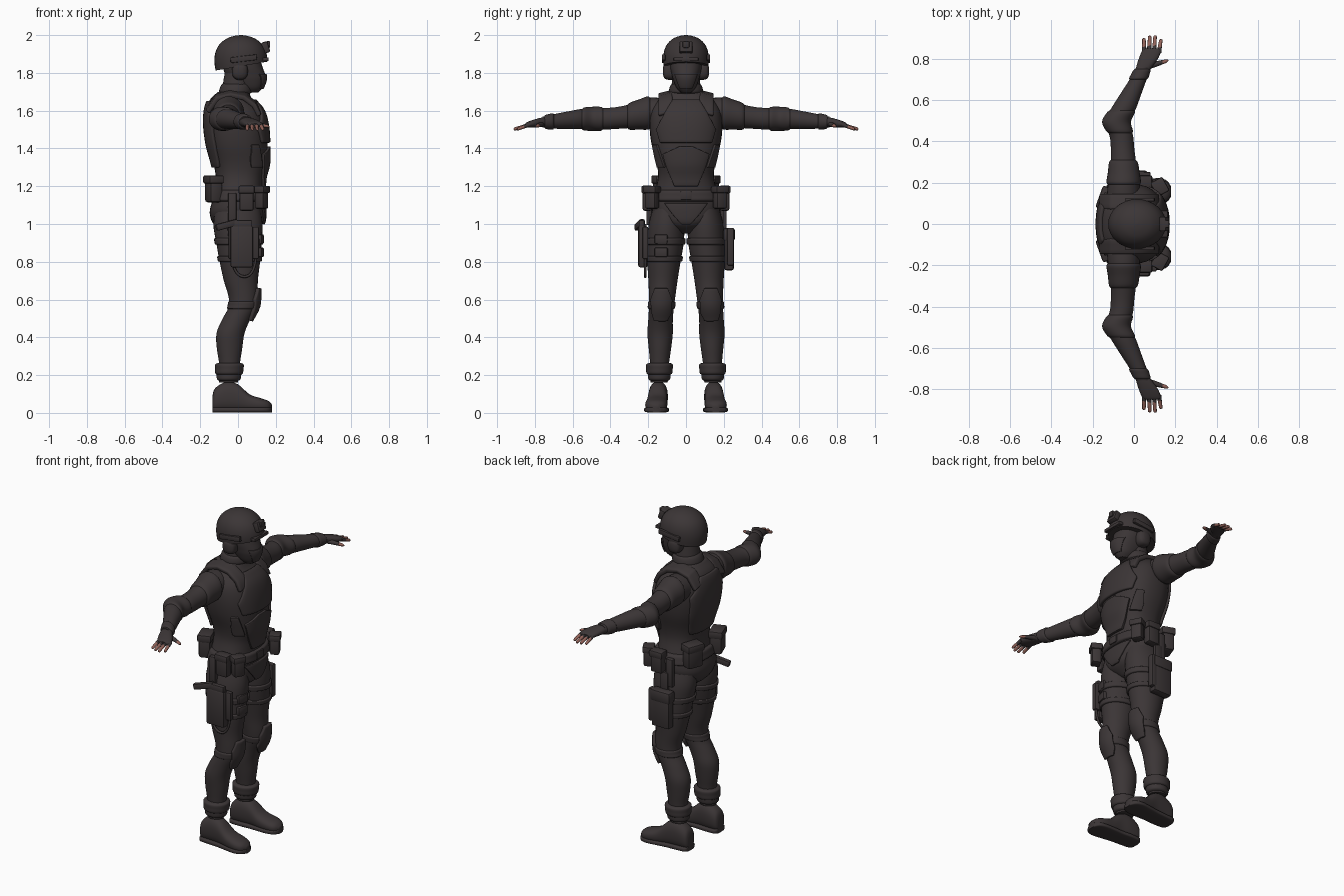
import bpy, bmesh, math
from mathutils import Vector, Matrix

cube = bpy.data.objects.get("Cube")
if cube:
    bpy.data.objects.remove(cube, do_unlink=True)


def material(name, rgb):
    m = bpy.data.materials.new(name)
    m.use_nodes = True
    m.diffuse_color = (*rgb, 1)
    m.node_tree.nodes["Principled BSDF"].inputs["Base Color"].default_value = (*rgb, 1)
    return m


DARK = material("charcoal fabric", (.044, .036, .037))
SKIN = material("skin", (.30, .13, .105))
SIDES = (("left", 1), ("right", -1))


def finish(name, bm, mat, angle=40):
    bmesh.ops.recalc_face_normals(bm, faces=bm.faces)
    me = bpy.data.meshes.new(name)
    bm.to_mesh(me)
    bm.free()
    ob = bpy.data.objects.new(name, me)
    bpy.context.collection.objects.link(ob)
    me.materials.append(mat)
    bpy.ops.object.select_all(action='DESELECT')
    ob.select_set(True)
    bpy.context.view_layer.objects.active = ob
    bpy.ops.object.shade_smooth_by_angle(angle=math.radians(angle))
    return ob


# Stations are (x, y, z, radius, radius), smoothed into rings
def smooth(st, steps=4):
    out = []
    for i in range(len(st) - 1):
        p = [Vector(st[max(0, min(len(st) - 1, i + k))]) for k in (-1, 0, 1, 2)]
        for j in range(steps):
            t = j / steps
            v = p[1] + (p[2] - p[0]) * t / 2 + (p[0] - p[1] * 2.5 + p[2] * 2 - p[3] / 2) * t * t \
                + (p[1] * 1.5 - p[0] / 2 - p[2] * 1.5 + p[3] / 2) * t ** 3
            out.append(v)
    return out + [Vector(st[-1])]


def at(st, t, axis=2):
    f = smooth(st)
    for p, q in zip(f, f[1:]):
        lo, hi = sorted((p[axis], q[axis]))
        if lo <= t <= hi and hi > lo:
            return p.lerp(q, (t - p[axis]) / (q[axis] - p[axis]))
    return f[0]


def loft(name, st, axis=2, n=2.0, side=1, mat=DARK, sides=32, cut=None):
    bm = bmesh.new()
    u, v = [k for k in range(3) if k != axis]
    rings = []
    for s in smooth(st):
        ring = []
        for i in range(sides):
            a = math.tau * i / sides
            c, d = math.cos(a), math.sin(a)
            p = list(s[:3])
            p[u] += max(s[3], .001) * math.copysign(abs(c) ** (2 / n), c)
            p[v] += max(s[4], .001) * math.copysign(abs(d) ** (2 / n), d)
            p[1] *= side
            ring.append(bm.verts.new(p))
        rings.append(ring)
    for r, q in zip(rings, rings[1:]):
        for i in range(sides):
            j = (i + 1) % sides
            bm.faces.new((r[i], r[j], q[j], q[i]))
    bm.faces.new(rings[0])
    bm.faces.new(rings[-1])
    if cut:
        geom = bm.verts[:] + bm.edges[:] + bm.faces[:]
        bmesh.ops.bisect_plane(bm, geom=geom, plane_co=cut[0], plane_no=cut[1], clear_inner=True)
        bmesh.ops.holes_fill(bm, edges=[e for e in bm.edges if e.is_boundary])
    return finish(name, bm, mat)


# Close-fitting band around a limb or the body
def band(name, st, t0, t1, off, axis=2, n=2.0, side=1):
    rows = []
    for k, o in ((0, 0), (.12, off), (.5, off * 1.1), (.88, off), (1, 0)):
        s = at(st, t0 + (t1 - t0) * k, axis).copy()
        s[3] += o
        s[4] += o
        rows.append(s)
    return loft(name, rows, axis, n, side)


def sheet(name, rows, thick):
    bm = bmesh.new()
    g = [[bm.verts.new(p) for p in r] for r in rows]
    for r, q in zip(g, g[1:]):
        for i in range(len(r) - 1):
            bm.faces.new((r[i], r[i + 1], q[i + 1], q[i]))
    ob = finish(name, bm, DARK)
    m = ob.modifiers.new("thickness", 'SOLIDIFY')
    m.thickness, m.offset = thick, 0
    b = ob.modifiers.new("soft edge", 'BEVEL')
    b.width, b.segments = thick * .3, 2
    return ob


# Plate following the front (+1) or back (-1) of a lofted part; rows are (z, y0, y1)
def plate(name, st, rows, face=1, n=2.4, side=1, thick=.022):
    pts = []
    for (z0, a0, b0), (z1, a1, b1) in zip(rows, rows[1:]):
        for k in range(5):
            t = k / 4
            if k == 0 and pts:
                continue
            z, ya, yb = z0 + (z1 - z0) * t, a0 + (a1 - a0) * t, b0 + (b1 - b0) * t
            s = at(st, z)
            row = []
            for i in range(13):
                y = ya + (yb - ya) * i / 12
                d = min(abs((y - s[1]) / s[4]), .97)
                row.append((s[0] + face * (s[3] * (1 - d ** n) ** (1 / n) + .004), y * side, z))
            pts.append(row)
    return sheet(name, pts, thick)


def box(name, center, size, turn=0, tilt=0):
    bm = bmesh.new()
    bmesh.ops.create_cube(bm, size=1)
    bmesh.ops.scale(bm, vec=size, verts=bm.verts)
    bmesh.ops.bevel(bm, geom=bm.edges[:], offset=min(size) * .22, segments=2, profile=.5, affect='EDGES')
    m = Matrix.Translation(center) @ Matrix.Rotation(turn, 4, 'Z') @ Matrix.Rotation(tilt, 4, 'Y')
    bmesh.ops.transform(bm, matrix=m, verts=bm.verts)
    return finish(name, bm, DARK, 30)


def pouch(name, x, y, z, sx, sy, sz, turn=0):
    box(name, (x, y, z), (sx, sy, sz), turn)
    box(name + "_flap", (x, y, z + sz * .36), (sx + .012, sy + .012, sz * .32), turn)


# Torso and armour
body = [(0, 0, .95, .07, .04), (0, 0, 1.0, .13, .125), (-.005, 0, 1.06, .145, .175),
        (0, 0, 1.12, .137, .18), (.005, 0, 1.18, .128, .163), (.01, 0, 1.25, .128, .148),
        (.013, 0, 1.32, .143, .155), (0, 0, 1.42, .157, .182), (-.01, 0, 1.52, .16, .193),
        (-.02, 0, 1.6, .147, .183), (-.035, 0, 1.66, .112, .145), (-.025, 0, 1.7, .08, .095)]
loft("torso", body, n=2.4)
band("belt", body, 1.12, 1.18, .014, n=2.4)
plate("chest_plate", body, [(1.43, -.135, .135), (1.5, -.155, .155), (1.58, -.115, .115), (1.655, -.07, .07)])
plate("belly_plate", body, [(1.2, -.06, .06), (1.3, -.1, .1), (1.37, -.12, .12), (1.41, -.035, .035)])
plate("groin_guard", body, [(1.0, -.025, .025), (1.05, -.07, .07), (1.11, -.115, .115)], thick=.014)
plate("back_plate", body, [(1.3, -.11, .11), (1.42, -.14, .14), (1.54, -.15, .15), (1.65, -.08, .08)], -1)
box("belt_buckle", (.145, 0, 1.15), (.02, .06, .045))
for label, s in SIDES:
    plate(label + "_rib_plate", body, [(1.3, .11, .145), (1.36, .13, .16), (1.42, .15, .172)], side=s)
    path = [(.112, 1.59), (.085, 1.645), (.03, 1.685), (-.04, 1.698), (-.11, 1.68), (-.16, 1.61)]
    sheet(label + "_shoulder_strap",
          [[(x, s * y, z - (y - .07) * .25) for y in (.07, .095, .12, .145)] for x, z in path], .026)

# Head, helmet and headset
loft("neck", [(-.02, 0, 1.64, .085, .09), (-.012, 0, 1.7, .075, .08), (-.005, 0, 1.76, .072, .074), (0, 0, 1.8, .07, .07)])
loft("collar", [(-.015, 0, 1.69, .078, .08), (-.013, 0, 1.7, .088, .09), (-.01, 0, 1.73, .082, .084), (-.008, 0, 1.745, .07, .07)])
head = [(.07, 0, 1.695, .035, .025), (.063, 0, 1.72, .065, .05), (.048, 0, 1.76, .095, .067),
        (.038, 0, 1.79, .106, .075), (.024, 0, 1.84, .103, .085), (.015, 0, 1.92, .09, .08)]
loft("masked_head", head, n=2.2)
plate("lower_face_mask", head, [(1.715, -.03, .03), (1.75, -.045, .045), (1.795, -.06, .06)], n=2.2, thick=.01)
loft("helmet", [(.015, 0, 1.79, .13, .113), (.015, 0, 1.86, .14, .12), (.015, 0, 1.91, .134, .117),
                (.015, 0, 1.95, .114, .101), (.015, 0, 1.98, .078, .071), (.015, 0, 1.995, .038, .035),
                (.015, 0, 2.0, .004, .004)], cut=((.16, 0, 1.86), (-.17, 0, 1)))
box("helmet_brim", (.145, 0, 1.872), (.035, .13, .02))
box("helmet_mount", (.146, 0, 1.935), (.035, .07, .06), 0, -.3)
box("helmet_mount_clip", (.16, 0, 1.95), (.02, .035, .035))
for label, s in SIDES:
    box(label + "_helmet_rail", (.03, s * .118, 1.875), (.14, .018, .03), 0, -.12)
    loft(label + "_earmuff", [(.01, .06, 1.81, .04, .045), (.01, .09, 1.81, .042, .047),
                              (.01, .112, 1.81, .036, .04), (.01, .122, 1.81, .018, .02)], 1, 2.5, s)

# Arms, gloves and fingers
arm = [(-.05, .1, 1.58, .085, .085), (-.05, .2, 1.588, .075, .08), (-.05, .27, 1.575, .064, .066),
       (-.055, .36, 1.562, .057, .058), (-.062, .43, 1.557, .057, .057), (-.085, .495, 1.557, .062, .056),
       (-.05, .56, 1.555, .06, .053), (-.02, .62, 1.55, .052, .047), (.02, .7, 1.543, .041, .038),
       (.045, .76, 1.54, .034, .028)]
hand = [(.036, .73, 1.54, .032, .027), (.052, .765, 1.538, .04, .025), (.072, .805, 1.532, .047, .021),
        (.085, .84, 1.525, .044, .015), (.086, .85, 1.523, .03, .009)]
FINGERS = ((.05, .048, .895), (.073, .076, .907), (.097, .102, .908), (.12, .13, .89))
for label, s in SIDES:
    loft(label + "_arm", arm, 1, side=s)
    band(label + "_shoulder_pad", arm, .19, .31, .009, 1, side=s)
    band(label + "_elbow_pad", arm, .44, .55, .007, 1, side=s)
    band(label + "_glove_cuff", arm, .70, .75, .006, 1, side=s)
    loft(label + "_glove", hand, 1, 2.4, s)
    for i, (x0, x1, tip) in enumerate(FINGERS):
        a, b = Vector((x0, .825, 1.527, .0115, .011)), Vector((x1, tip, 1.503, .008, .008))
        end = b.copy()
        end[1] += .004
        end[3] = end[4] = .003
        loft(f"{label}_finger_sleeve_{i}", [a, a.lerp(b, .5)], 1, side=s, sides=12)
        loft(f"{label}_fingertip_{i}", [a.lerp(b, .45) * 1.0, a.lerp(b, .7), b, end], 1, side=s, mat=SKIN, sides=12)
    loft(label + "_thumb_sleeve", [(.06, .762, 1.53, .018, .015), (.1, .772, 1.526, .014, .012),
                                   (.138, .783, 1.521, .011, .01)], 0, side=s, sides=12)
    loft(label + "_thumb_tip", [(.135, .782, 1.521, .01, .009), (.155, .788, 1.518, .009, .008),
                                (.166, .791, 1.516, .003, .003)], 0, side=s, mat=SKIN, sides=12)

# Legs, knee pads and boots
leg = [(0, .095, 1.1, .115, .075), (0, .103, 1.0, .13, .094), (.005, .108, .9, .12, .096),
       (.01, .117, .8, .107, .088), (.015, .122, .7, .09, .077), (.027, .126, .62, .078, .07),
       (.024, .13, .56, .074, .066), (-.012, .135, .49, .074, .065), (-.04, .137, .42, .074, .067),
       (-.045, .138, .34, .067, .059), (-.045, .14, .26, .055, .05), (-.05, .142, .16, .05, .045)]
boot = [(-.135, .145, .055, .028, .035), (-.12, .145, .07, .045, .062), (-.06, .146, .085, .05, .08),
        (0, .15, .078, .05, .073), (.06, .154, .052, .055, .047), (.12, .158, .042, .058, .036),
        (.16, .158, .035, .045, .029), (.18, .157, .03, .016, .014)]
sole = [(x, y, .016, r + .006, .014) for x, y, z, r, h in boot]
for label, s in SIDES:
    loft(label + "_leg", leg, side=s)
    plate(label + "_knee_pad", leg, [(.49, .105, .165), (.53, .085, .175), (.6, .08, .18), (.66, .1, .16)],
          n=2, side=s, thick=.03)
    band(label + "_knee_strap", leg, .55, .59, .006, side=s)
    band(label + "_upper_thigh_strap", leg, .89, .925, .008, side=s)
    band(label + "_lower_thigh_strap", leg, .8, .83, .008, side=s)
    band(label + "_boot_shaft", leg, .17, .25, .012, side=s)
    band(label + "_boot_cuff", leg, .2, .265, .02, side=s)
    loft(label + "_boot", boot, 0, 2.4, s)
    loft(label + "_boot_sole", sole, 0, 4, s)
    # Belt pouches
    pouch(label + "_rear_pouch", -.13, s * .12, 1.185, .07, .1, .14, s * -.35)
    pouch(label + "_hip_pouch", .045, s * .205, 1.135, .075, .05, .13)
    pouch(label + "_front_pouch", .125, s * .18, 1.14, .055, .065, .12, s * .5)
    box(label + "_belt_sheath", (-.03, s * .195, 1.08), (.045, .03, .17))

# Holster with sidearm and hanging cord on the right thigh
box("holster", (.02, -.228, .88), (.12, .05, .22))
box("holster_panel", (.03, -.215, .9), (.16, .03, .17))
box("sidearm_slide", (.02, -.235, 1.0), (.11, .03, .04))
box("sidearm_grip", (-.06, -.245, .995), (.12, .03, .035), .25, -.25)
cord = bpy.data.curves.new("holster_cord", 'CURVE')
cord.dimensions, cord.bevel_depth = '3D', .007
spline = cord.splines.new('NURBS')
loop = [(-.05, 1.0), (-.04, .88), (-.03, .75), (.03, .71), (.09, .74), (.1, .85), (.1, .95)]
spline.points.add(len(loop) - 1)
for p, (x, z) in zip(spline.points, loop):
    p.co = (x, -.215, z, 1)
spline.use_endpoint_u = True
cord.materials.append(DARK)
bpy.context.collection.objects.link(bpy.data.objects.new("holster_cord", cord))
for i, z in enumerate((.92, .85)):
    box(f"right_thigh_magazine_{i}", (.115, -.13, z), (.035, .07, .05), -.2)

# Utility pouch on the left thigh
pouch("left_thigh_pouch", .0, .228, .865, .12, .05, .22)
box("left_thigh_tool", (.06, .235, .88), (.04, .035, .2))
box("left_thigh_hanger", (0, .205, 1.01), (.05, .02, .14))
